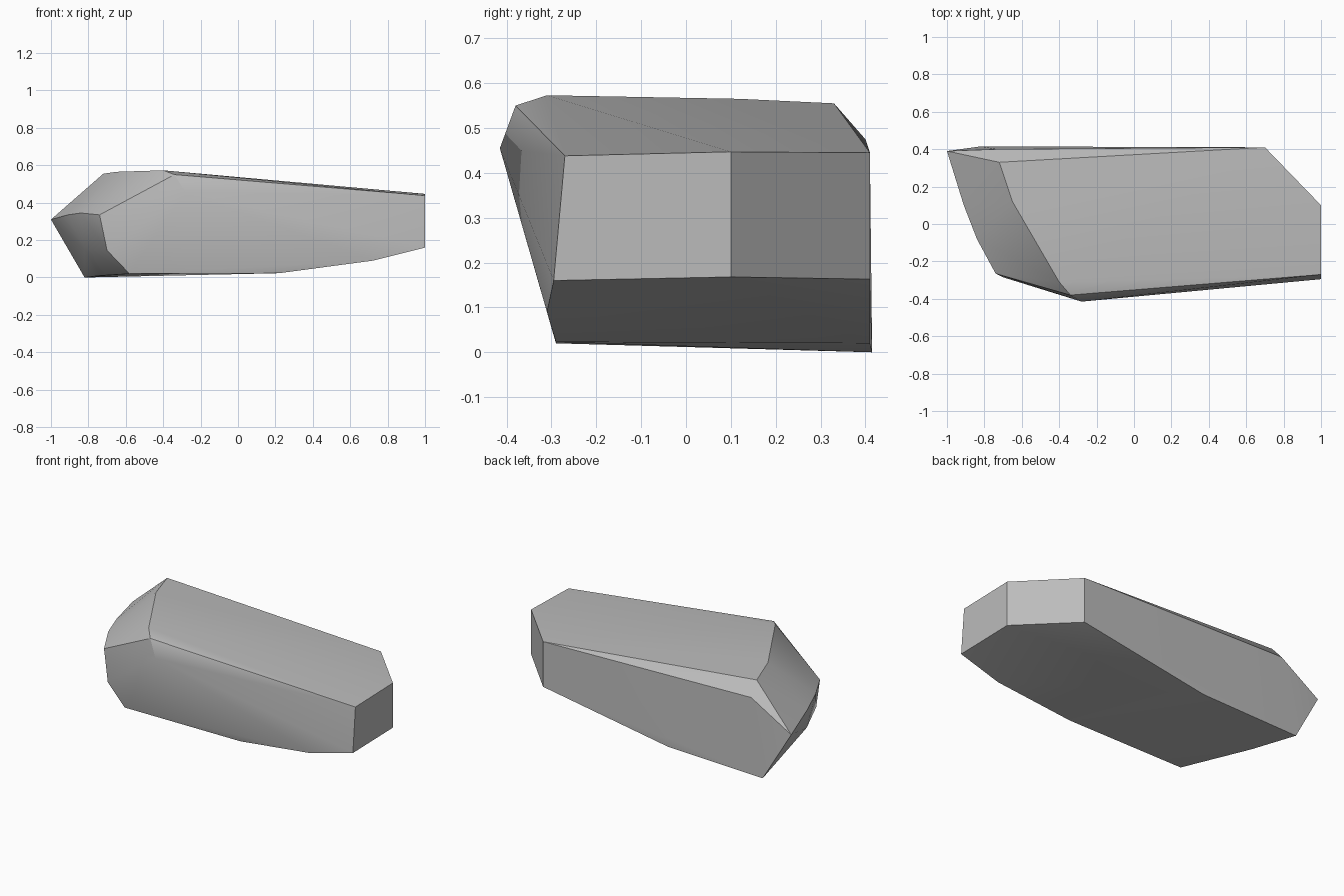
import bpy
import bmesh
import math

default_cube = bpy.data.objects.get("Cube")
if default_cube:
    bpy.data.objects.remove(default_cube, do_unlink=True)

# Single plain stone colour
stone = bpy.data.materials.new("stone_grey")
stone.use_nodes = True
stone_colour = (0.5, 0.5, 0.5, 1)
stone.diffuse_color = stone_colour
stone.node_tree.nodes["Principled BSDF"].inputs["Base Color"].default_value = stone_colour

# Corner outlines of each side of the boulder
top_outline = [(-.72, .33, .555), (-.65, .12, .565), (-.4, -.31, .573),
               (-.34, -.38, .55)]
blunt_end = [(1, -.27, .438), (1, .1, .447), (1, .1, .168), (1, -.295, .16)]
back_chamfer = [(.7, .41, .445), (.7, .41, .163)]
back_ridge = [(-.73, .4, .475), (-.16, .41, .02)]
front_bulge = [(-.28, -.415, .455)]
pointed_rim = [(-1, .39, .31), (-.91, .1, .335), (-.84, -.08, .345),
               (-.74, -.265, .335)]
lower_rim = [(-.7, -.285, .145), (-.82, -.02, .15), (-.74, .13, .01)]
underside = [(-.82, .415, 0), (-.58, -.29, .02), (.22, -.29, .023),
             (.72, -.31, .09)]


def build_boulder(name, outlines, material):
    """Wrap the outlines in a faceted skin and merge nearly flat facets."""
    bm = bmesh.new()
    for outline in outlines:
        for corner in outline:
            bm.verts.new(corner)
    bmesh.ops.convex_hull(bm, input=bm.verts[:])
    loose = [v for v in bm.verts if not v.link_faces]
    bmesh.ops.delete(bm, geom=loose, context="VERTS")
    bmesh.ops.dissolve_limit(bm, angle_limit=math.radians(2),
                             verts=bm.verts[:], edges=bm.edges[:])
    bmesh.ops.recalc_face_normals(bm, faces=bm.faces[:])
    mesh = bpy.data.meshes.new(name)
    bm.to_mesh(mesh)
    bm.free()
    mesh.materials.append(material)
    obj = bpy.data.objects.new(name, mesh)
    bpy.context.collection.objects.link(obj)
    return obj


boulder = build_boulder("boulder", [top_outline, blunt_end, back_chamfer,
                                    back_ridge, front_bulge, pointed_rim,
                                    lower_rim, underside], stone)

# Soft shading across shallow facets, crisp main edges
bpy.ops.object.select_all(action="DESELECT")
boulder.select_set(True)
bpy.context.view_layer.objects.active = boulder
bpy.ops.object.shade_smooth_by_angle(angle=math.radians(30))
